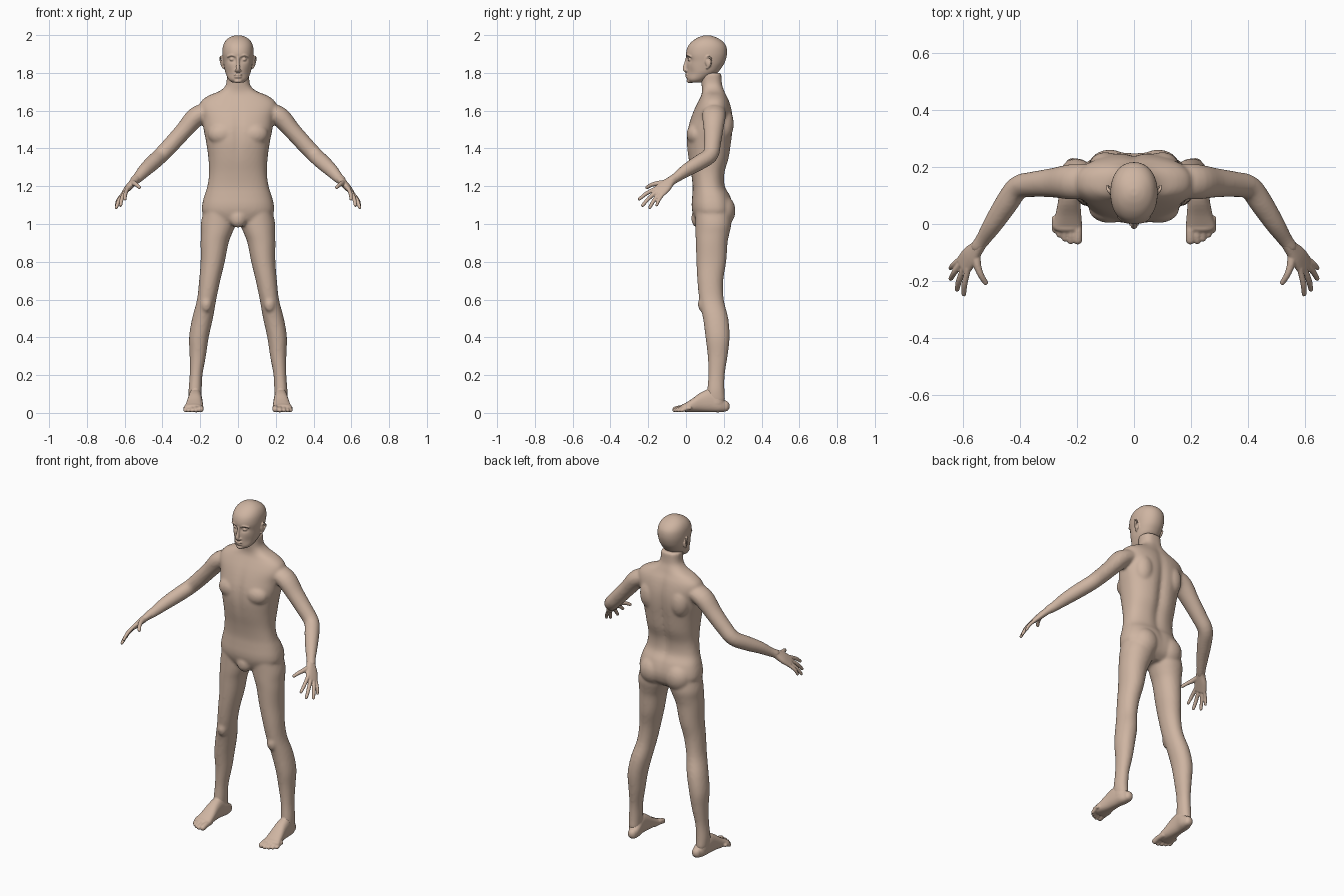
import bpy, bmesh, math
from mathutils import Vector, Matrix

skin = bpy.data.materials.new("skin")
skin.diffuse_color = (0.62, 0.46, 0.36, 1)
X, Y, Z = Vector((1, 0, 0)), Vector((0, 1, 0)), Vector((0, 0, 1))


def smooth_path(pts, steps=4):
    """Catmull-Rom interpolation of tuples of any length."""
    out = []
    for i in range(len(pts) - 1):
        p0, p1 = pts[max(i - 1, 0)], pts[i]
        p2, p3 = pts[i + 1], pts[min(i + 2, len(pts) - 1)]
        for k in range(steps):
            u = k / steps
            out.append([0.5 * (2 * b + (c - a) * u + (2 * a - 5 * b + 4 * c - d) * u * u
                               + (3 * b - a - 3 * c + d) * u ** 3)
                        for a, b, c, d in zip(p0, p1, p2, p3)])
    return out + [list(pts[-1])]


def tube(bm, pts, ref, axis=None, n=28, p=2.0, s=1, dome=True):
    """Loft elliptical rings through (x, y, z, radius along ref, other radius)."""
    path = smooth_path(pts)
    rings = []
    for i, q in enumerate(path):
        a, b = path[max(i - 1, 0)], path[min(i + 1, len(path) - 1)]
        t = axis or (Vector(b[:3]) - Vector(a[:3])).normalized()
        rings.append((Vector(q[:3]), t, q[3], q[4]))
    if dome:
        for end, sign in ((0, -1), (-1, 1)):
            c, t, ra, rb = rings[end]
            if axis and (Vector(path[-1][:3]) - Vector(path[0][:3])).dot(axis) < 0:
                sign = -sign
            for deg in (30, 58, 80):
                w = math.radians(deg)
                r = (c + t * sign * min(ra, rb) * math.sin(w), t, ra * math.cos(w), rb * math.cos(w))
                rings.insert(0, r) if end == 0 else rings.append(r)
    loops = []
    for c, t, ra, rb in rings:
        u = (ref - t * ref.dot(t)).normalized()
        v = t.cross(u)
        loop = []
        for k in range(n):
            w = 2 * math.pi * k / n
            cu, cv = (math.copysign(abs(f) ** (2 / p), f) for f in (math.cos(w), math.sin(w)))
            co = c + u * ra * cu + v * rb * cv
            loop.append(bm.verts.new((co.x * s, co.y, co.z)))
        loops.append(loop)
    for l0, l1 in zip(loops, loops[1:]):
        for k in range(n):
            bm.faces.new((l0[k], l0[(k + 1) % n], l1[(k + 1) % n], l1[k]))
    bm.faces.new(loops[0])
    bm.faces.new(loops[-1])
    return [v for l in loops for v in l]


def blob(bm, loc, size, tilt=0):
    m = Matrix.Translation(loc) @ Matrix.Rotation(tilt, 4, 'X') @ Matrix.Diagonal((*size, 1))
    bmesh.ops.create_uvsphere(bm, u_segments=24, v_segments=14, radius=1, matrix=m)


def finish(bm, name, voxel, iterations):
    """Fuse overlapping forms into one smooth skin."""
    bmesh.ops.recalc_face_normals(bm, faces=bm.faces)
    me = bpy.data.meshes.new(name)
    bm.to_mesh(me)
    bm.free()
    ob = bpy.data.objects.new(name, me)
    bpy.context.collection.objects.link(ob)
    me.materials.append(skin)
    r = ob.modifiers.new("fuse", 'REMESH')
    r.mode, r.voxel_size, r.use_smooth_shade = 'VOXEL', voxel, True
    sm = ob.modifiers.new("soften", 'SMOOTH')
    sm.factor, sm.iterations = 0.5, iterations


def stack(rows):
    """(z, front y, back y, half width) rows to ring tuples."""
    return [(0, (f + b) / 2, z, hx, (b - f) / 2) for z, f, b, hx in rows]


def bump(a, b, w):
    return math.exp(-((a - b) / w) ** 2)


# Body: torso with neck
bm = bmesh.new()
torso = tube(bm, stack([
    (.99, .07, .20, .06), (1.02, .05, .235, .15), (1.06, .035, .25, .188), (1.10, .03, .25, .19),
    (1.15, .033, .235, .178), (1.20, .035, .208, .162), (1.27, .027, .207, .153),
    (1.35, .012, .23, .157), (1.43, .003, .242, .168), (1.50, .008, .25, .182),
    (1.56, .025, .25, .19), (1.61, .045, .242, .205), (1.65, .065, .23, .195),
    (1.68, .08, .215, .155), (1.705, .085, .205, .095), (1.74, .082, .193, .063),
    (1.80, .075, .188, .06)]), X, axis=Z, n=48, p=2.4, dome=False)
for v in torso:  # spine groove and breastbone groove
    x, y, z = v.co
    if y > .15:
        v.co.y -= .018 * bump(x, 0, .028) * bump(z, 1.4, .25)
    else:
        v.co.y += .008 * bump(x, 0, .02) * bump(z, 1.47, .12)
blob(bm, (0, .062, 1.03), (.045, .034, .05))  # groin

for s in (1, -1):
    blob(bm, (s * .085, .192, 1.07), (.08, .07, .085))  # buttock
    blob(bm, (s * .085, .055, 1.475), (.075, .052, .06))  # chest muscle
    blob(bm, (s * .10, .20, 1.53), (.06, .053, .09))  # shoulder blade
    # Arm
    tube(bm, [(.155, .15, 1.60, .06, .045), (.222, .148, 1.568, .062, .052),
              (.285, .145, 1.497, .052, .046), (.35, .14, 1.425, .045, .044),
              (.407, .128, 1.365, .042, .042), (.45, .07, 1.325, .041, .041),
              (.495, .0, 1.283, .034, .036), (.53, -.053, 1.245, .026, .028),
              (.55, -.08, 1.228, .024, .025)], Y, s=s)
    # Leg
    leg = [(1.06, .10, .085, .05, .235), (1.0, .105, .092, .05, .24), (.95, .114, .083, .05, .23),
           (.9, .124, .074, .052, .22), (.8, .134, .064, .055, .213), (.7, .15, .056, .06, .197),
           (.6, .166, .051, .07, .20), (.5, .188, .055, .09, .224), (.4, .207, .052, .103, .231),
           (.3, .213, .043, .115, .22), (.2, .222, .034, .118, .205), (.12, .227, .035, .112, .204),
           (.07, .227, .033, .11, .208)]
    tube(bm, [(x, (f + b) / 2, z, hx, (b - f) / 2) for z, x, hx, f, b in leg], X, axis=Z, s=s, p=2.1)
    blob(bm, (s * .167, .085, .575), (.028, .022, .04))  # kneecap
finish(bm, "body", .008, 7)

# Head
bm = bmesh.new()
skull = tube(bm, stack([
    (1.748, .022, .08, .03), (1.765, .008, .11, .05), (1.80, .006, .165, .066),
    (1.83, .006, .19, .073), (1.86, .006, .207, .078), (1.90, .0, .217, .083),
    (1.94, .01, .213, .08), (1.97, .036, .19, .066), (1.99, .07, .155, .041),
    (1.999, .10, .125, .014)]), X, axis=Z, n=64, p=2.15, dome=False)
for v in skull:  # eye sockets and cheek hollows
    x, y, z = v.co
    if y < .08:
        v.co.y += .014 * bump(abs(x), .032, .02) * bump(z, 1.872, .014)
        v.co.y += .006 * bump(abs(x), .05, .02) * bump(z, 1.80, .025)
tube(bm, [(0, .008, 1.885, .007, .008), (0, .0, 1.85, .008, .01), (0, -.007, 1.82, .012, .011),
          (0, .004, 1.808, .012, .008)], X, n=16)  # nose
blob(bm, (0, .006, 1.790), (.023, .011, .0055))  # upper lip
blob(bm, (0, .008, 1.778), (.020, .011, .006))  # lower lip
blob(bm, (0, .020, 1.757), (.022, .017, .012))  # chin
for s in (1, -1):
    blob(bm, (s * .032, .021, 1.871), (.013, .012, .009))  # eye
    blob(bm, (s * .011, .002, 1.812), (.007, .009, .006))  # nostril
    tube(bm, [(.012, .006, 1.888, .005, .005), (.034, .009, 1.894, .005, .006),
              (.055, .024, 1.886, .005, .005)], Z, n=12, s=s)  # brow
    blob(bm, (s * .081, .118, 1.855), (.009, .016, .028), .2)  # ear
    tube(bm, [(.078, .105, 1.865, .005, .005), (.090, .116, 1.886, .005, .005),
              (.094, .134, 1.873, .005, .005), (.088, .125, 1.845, .005, .005),
              (.078, .112, 1.826, .006, .006)], X, n=12, s=s)  # ear rim
finish(bm, "head", .004, 3)

# Hands: knuckle, fingertip, radius
fingers = [((.585, -.168, 1.183), (.598, -.247, 1.132), .0105),
           ((.597, -.155, 1.170), (.622, -.230, 1.098), .0108),
           ((.608, -.141, 1.158), (.644, -.192, 1.087), .0105),
           ((.616, -.127, 1.149), (.645, -.155, 1.100), .0095)]
across = Vector((.033, .045, -.035))
for s, side in ((1, "left"), (-1, "right")):
    bm = bmesh.new()
    tube(bm, [(.532, -.053, 1.245, .023, .022), (.55, -.082, 1.226, .026, .020),
              (.576, -.113, 1.198, .037, .018), (.600, -.146, 1.168, .039, .013)],
         across, s=s, p=2.3)  # palm
    for base, tip, r in fingers:
        a, b = Vector(base), Vector(tip)
        start, mid = a.lerp(b, -.15), a.lerp(b, .5) + Vector((.004, -.002, .004))
        tube(bm, [(*start, r, r), (*mid, r, r), (*b, r * .8, r * .8)], across, n=14, s=s)
    tube(bm, [(.555, -.105, 1.218, .016, .016), (.551, -.145, 1.215, .014, .014),
              (.538, -.180, 1.208, .011, .011), (.522, -.206, 1.194, .0095, .0095)],
         across, n=14, s=s)  # thumb
    finish(bm, side + "_hand", .0035, 3)

    # Feet
    bm = bmesh.new()
    tube(bm, [(.216, .205, .036, .027, .030), (.221, .175, .047, .035, .044),
              (.226, .13, .064, .036, .060), (.228, .08, .057, .039, .052),
              (.231, .03, .039, .046, .034), (.235, -.01, .027, .052, .021)],
         X, axis=-Y, s=s, p=2.4)
    tube(bm, [(.227, .157, .05, .033, .047), (.226, .158, .13, .033, .045)], X, axis=Z, s=s)  # ankle
    for x, tip, r in ((.198, -.056, .0165), (.222, -.060, .012), (.243, -.051, .0115),
                      (.262, -.038, .011), (.278, -.022, .0105)):
        tube(bm, [(x + .002, .02, .026, r, r), (x, tip + .03, .025, r, r), (x, tip, r + .002, r, r)],
             X, n=14, s=s)  # toe
    finish(bm, side + "_foot", .0045, 3)
